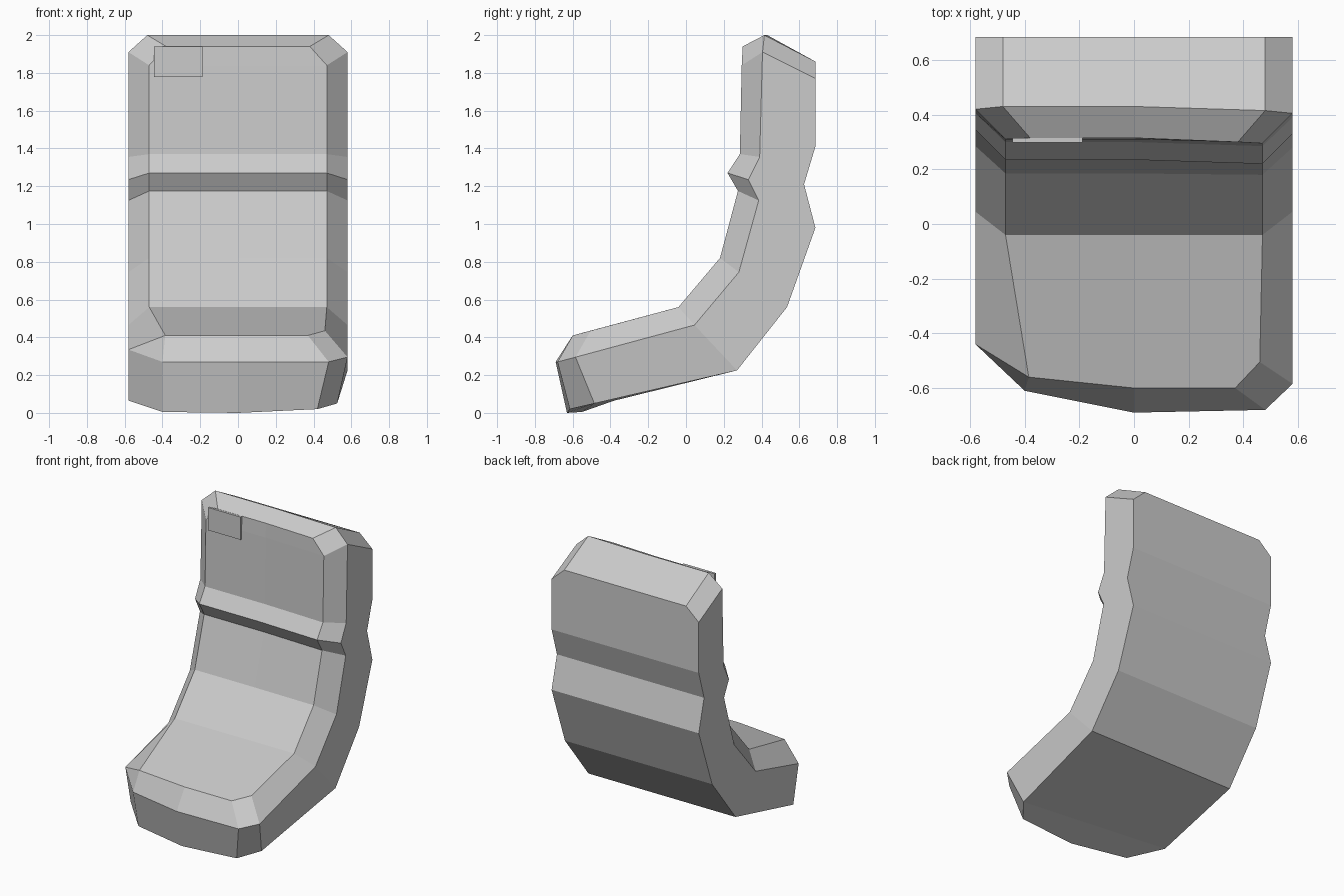
import bpy, bmesh

if "Cube" in bpy.data.objects:
    bpy.data.objects.remove(bpy.data.objects["Cube"])

bm = bmesh.new()


def verts(points):
    return [bm.verts.new(p) for p in points]


def strip(a, b, closed=False):
    """Quads between two equally long rows of vertices."""
    for i in range(len(a) if closed else len(a) - 1):
        j = (i + 1) % len(a)
        bm.faces.new((a[i], a[j], b[j], b[i]))


# Side profile stations: padded panel, rim edge and back, each as (y, z)
# skew pushes the left and middle slightly backwards
stations = [
    ((-0.04, 0.56), (0.045, 0.465), (0.27, 0.225), 0.0),
    ((0.18, 0.82), (0.28, 0.745), (0.535, 0.56), 0.005),
    ((0.275, 1.175), (0.385, 1.125), (0.685, 0.98), 0.015),
    ((0.22, 1.27), (0.33, 1.235), (0.625, 1.21), 0.015),
    ((0.285, 1.37), (0.39, 1.355), (0.685, 1.41), 0.015),
    ((0.295, 1.84), (0.405, 1.91), (0.685, 1.77), 0.015),
]
W, P = 0.58, 0.47


def ring(panel, rim, back, s):
    (py, pz), (ry, rz), (by, bz) = panel, rim, back
    return verts([(-W, by, bz), (-W, ry + s, rz), (-P, py + s, pz), (0, py + s, pz),
                  (P, py, pz), (W, ry, rz), (W, by, bz)])


# Front end of the cushion, in the same order as a ring
front = verts([(-0.58, -0.38, 0.065), (-0.58, -0.44, 0.335), (-0.385, -0.56, 0.41),
               (0, -0.60, 0.41), (0.46, -0.505, 0.435), (0.58, -0.585, 0.295),
               (0.525, -0.485, 0.05)])
rings = [front] + [ring(*s) for s in stations]
for a, b in zip(rings, rings[1:]):
    strip(a, b, closed=True)

# Cushion nose: rounded lip, ridge and bottom edge
bl, ol, fl, fc, fr, orr, br = front
lip = verts([(0.37, -0.60, 0.41)])[0]
rl, rc, rr = verts([(-0.40, -0.61, 0.27), (0, -0.69, 0.27), (0.48, -0.68, 0.27)])
ll, lc, lr = verts([(-0.40, -0.55, 0.005), (0, -0.63, 0), (0.42, -0.615, 0.02)])
bm.faces.new((fc, lip, fr))
bm.faces.new((ol, rl, fl))
strip([fl, fc, lip, fr], [rl, rc, rr, orr])
strip([ol, rl, rc, rr, orr], [bl, ll, lc, lr, br])
bm.faces.new((bl, ll, lc, lr, br))

# Top of the backrest with clipped corners
bL, sL, pL, pC, pR, sR, bR = rings[-1]
panel_top = verts([(-0.38, 0.315, 1.94), (0, 0.315, 1.94), (0.38, 0.30, 1.94)])
rim_top = verts([(-0.48, 0.43, 2.0), (0, 0.43, 2.0), (0.48, 0.415, 2.0)])
back_top = verts([(-0.48, 0.685, 1.86), (0.48, 0.685, 1.86)])
strip([pL, pC, pR], panel_top)
strip(panel_top, rim_top)
for row in ([pL, sL, bL], [panel_top[0], rim_top[0], back_top[0]]), \
           ([pR, sR, bR], [panel_top[2], rim_top[2], back_top[1]]):
    strip(*row)
bm.faces.new(rim_top + back_top[::-1])
bm.faces.new([bL, bR] + back_top[::-1])

bmesh.ops.recalc_face_normals(bm, faces=bm.faces)
mesh = bpy.data.meshes.new("seat")
bm.to_mesh(mesh)
bm.free()
seat = bpy.data.objects.new("seat", mesh)
bpy.context.collection.objects.link(seat)

# Thin plain patch on the upper backrest
bpy.ops.mesh.primitive_cube_add(size=1, location=(-0.317, 0.307, 1.858))
patch = bpy.context.object
patch.name = "backrest_patch"
patch.scale = (0.256, 0.016, 0.162)
